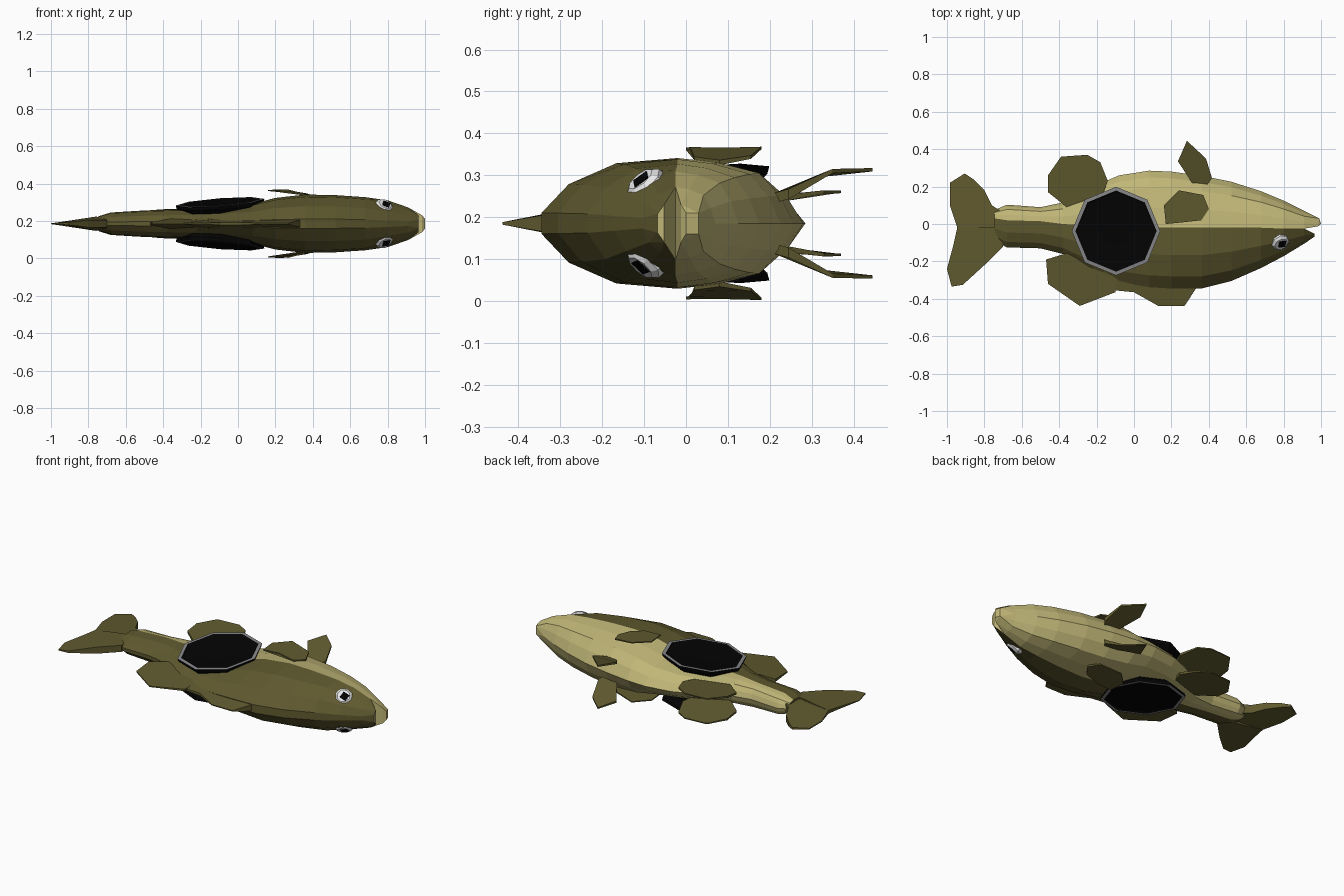
import bpy, bmesh, math
from mathutils import Vector

if "Cube" in bpy.data.objects:
    bpy.data.objects.remove(bpy.data.objects["Cube"])

C = 0.185  # mid height: the fish lies on its side, mirrored about z = C


def material(name, rgb):
    m = bpy.data.materials.new(name)
    m.diffuse_color = (*rgb, 1)
    m.use_nodes = True
    m.node_tree.nodes["Principled BSDF"].inputs["Base Color"].default_value = m.diffuse_color
    return m


olive = material("dark olive", (0.115, 0.100, 0.028))
cream = material("pale olive", (0.53, 0.47, 0.185))
black = material("black", (0.001, 0.001, 0.001))
grey = material("rim grey", (0.25, 0.25, 0.26))
white = material("eye white", (0.8, 0.8, 0.8))


def finish(name, bm, mats):
    bmesh.ops.recalc_face_normals(bm, faces=bm.faces)
    me = bpy.data.meshes.new(name)
    bm.to_mesh(me)
    bm.free()
    for m in mats:
        me.materials.append(m)
    ob = bpy.data.objects.new(name, me)
    bpy.context.collection.objects.link(ob)
    return ob


def loft(name, rings, mats, rule):
    """Skin closed rings; rule(ring, side) gives the material index."""
    bm = bmesh.new()
    vs = [[bm.verts.new(p) for p in r] for r in rings]
    n = len(rings[0])
    for i in range(len(vs) - 1):
        for j in range(n):
            k = (j + 1) % n
            f = bm.faces.new((vs[i][j], vs[i][k], vs[i + 1][k], vs[i + 1][j]))
            f.material_index = rule(i, j)
    bm.faces.new(vs[0]).material_index = rule(0, 0)
    bm.faces.new(vs[-1]).material_index = rule(len(vs) - 1, 0)
    return finish(name, bm, mats)


def hull(name, pts, mats):
    bm = bmesh.new()
    for p in pts:
        bm.verts.new(p)
    bmesh.ops.convex_hull(bm, input=bm.verts)
    return finish(name, bm, mats)


def fin(name, pts, side=1):
    """Plate from outline points (x, y, offset from mid height, half thickness)."""
    rings = [[(x, y, C + side * (o + s * h)) for x, y, o, h in pts] for s in (-1, 1)]
    return loft(name, rings, [olive], lambda i, j: 0)


# Body stations: x, back y, side line y, belly y, half width
stations = [
    (-0.745, -0.09, 0.03, 0.075, 0.040), (-0.68, -0.125, 0.02, 0.103, 0.060),
    (-0.50, -0.13, 0.015, 0.09, 0.071), (-0.38, -0.16, 0.0, 0.115, 0.075),
    (-0.22, -0.25, -0.01, 0.20, 0.080), (-0.08, -0.31, -0.02, 0.26, 0.090),
    (0.08, -0.338, -0.02, 0.285, 0.107), (0.20, -0.345, -0.02, 0.28, 0.138),
    (0.36, -0.345, -0.02, 0.258, 0.156), (0.52, -0.305, -0.02, 0.226, 0.153),
    (0.68, -0.235, -0.02, 0.175, 0.142), (0.80, -0.172, -0.025, 0.125, 0.125),
    (0.91, -0.105, -0.025, 0.07, 0.087),
]
back = [(1, .16), (.8, .60), (.45, .92), (0, 1)]       # (fraction, width) above side line
belly = [(.35, .93), (.70, .77), (.88, .42), (1, 0)]


def section(x, yd, y0, yb, w):
    slim = .88 if x > .75 else 1                       # the head narrows round the eyes
    half = [(y0 + (yd - y0) * f, w * (k if f == 0 else k * slim)) for f, k in back]
    half += [(y0 + (yb - y0) * f, w * k) for f, k in belly]
    ring = [(x, y, C + z) for y, z in half]
    return ring + [(x, y, C - z) for y, z in reversed(half[:-1])]


rings = [section(*s) for s in stations]
loft("body", rings, [olive, cream], lambda i, j: 1 if 3 <= j <= 10 else 0)

# Jaws with the open mouth between them; the upper lip is pale
last = rings[-1]
upper = hull("upper_jaw", last[:4] + last[11:] +
             [(0.965, y, C + s * w) for s in (-1, 1) for y, w in ((-0.052, .045), (-0.068, .022))],
             [olive, cream])
for p in upper.data.polygons:
    p.material_index = 1 if p.normal.y > .3 or p.normal.x > .95 else 0
hull("lower_jaw", last[3:12] +
     [(x, y, C + s * w) for s in (-1, 1)
      for x, y, w in ((0.985, -0.012, .045), (1.0, 0.0, .025), (0.99, 0.03, .025))], [cream])

# Tail fin, two lobes tapering to a thin edge
tail_top = [(-.70, .06, 0, .03), (-.76, .10, 0, .026), (-.80, .18, 0, .020), (-.86, .24, 0, .013),
            (-.905, .27, 0, .006), (-.985, .22, 0, .003), (-.985, .10, 0, .003), (-.945, -.02, 0, .010),
            (-.76, -.02, 0, .038), (-.70, -.02, 0, .03)]
tail_low = [(-.70, -.02, 0, .03), (-.76, -.02, 0, .038), (-.945, -.02, 0, .010), (-.965, -.11, 0, .007),
            (-1.0, -.24, 0, .002), (-.975, -.335, 0, .003), (-.915, -.325, 0, .006),
            (-.80, -.22, 0, .02), (-.70, -.12, 0, .02)]
fin("tail_fin_lower_lobe", tail_top)
fin("tail_fin_upper_lobe", tail_low)

# Back fins
fin("rear_back_fin", [(-.34, -.15, 0, .03), (-.47, -.19, 0, .008), (-.46, -.32, 0, .004),
                      (-.29, -.438, 0, .003), (-.10, -.365, 0, .006), (-.08, -.25, 0, .03)])
fin("front_back_fin", [(-.16, -.25, 0, .03), (-.15, -.35, 0, .006), (0, -.365, 0, .008), (.13, -.438, 0, .003),
                       (.27, -.438, 0, .003), (.335, -.34, 0, .02), (.30, -.30, 0, .03)])

# Paired parts on both flanks
for side, tag in ((1, "left"), (-1, "right")):
    fin(tag + "_rear_belly_fin",
        [(-.36, .09, .045, .010), (-.46, .17, .055, .006), (-.46, .26, .068, .005), (-.39, .36, .075, .003),
         (-.25, .37, .075, .003), (-.18, .33, .075, .004), (-.14, .23, .06, .008), (-.17, .15, .05, .010)], side)
    fin(tag + "_front_belly_fin",
        [(.31, .22, .06, .012), (.235, .335, .118, .006), (.283, .445, .128, .004),
         (.385, .35, .125, .005), (.417, .245, .07, .012), (.39, .21, .06, .012)], side)
    fin(tag + "_pectoral_fin",
        [(.24, .18, .180, .003), (.37, .155, .158, .004), (.40, .08, .145, .006), (.36, .02, .155, .004),
         (.27, .01, .179, .003), (.17, 0, .178, .003), (.16, .10, .178, .003)], side)

    # Octagonal cup with a thin grey rim and a shallow black dish, tilted to the flank
    profile = [(.20, -.045), (.232, -.018), (.237, 0), (.217, .001), (.205, -.005), (.08, -.013)]
    cup = []
    for r, h in profile:
        ring = []
        for k in range(8):
            a = k * math.pi / 4
            dx, dy = r * math.cos(a), r * math.sin(a)
            ring.append((-.096 + dx, -.038 + dy, C + side * (.115 + h + .075 * dx + .09 * dy)))
        cup.append(ring)
    loft(tag + "_cup", cup, [black, grey], lambda i, j: 1 if i == 2 else 0)

    # Faceted eye with a square pupil
    n = Vector((.35, -.6, .72 * side)).normalized()
    u = Vector((1, 0, 0))
    u = (u - n * u.dot(n)).normalized()
    v = n.cross(u)
    centre = Vector((.782, -.100, C + side * .095))

    def disc(r, h, sides, turn=0.0, shift=0.0):
        angles = [turn + 2 * math.pi * k / sides for k in range(sides)]
        return [centre + n * h + u * (shift + r * math.cos(a)) + v * (r * math.sin(a)) for a in angles]

    loft(tag + "_eye", [disc(.052, -.02, 8), disc(.050, .004, 8), disc(.036, .015, 8)],
         [white], lambda i, j: 0)
    loft(tag + "_pupil", [disc(.029, .012, 4, .6, .006), disc(.027, .018, 4, .6, .006)],
         [black], lambda i, j: 0)
